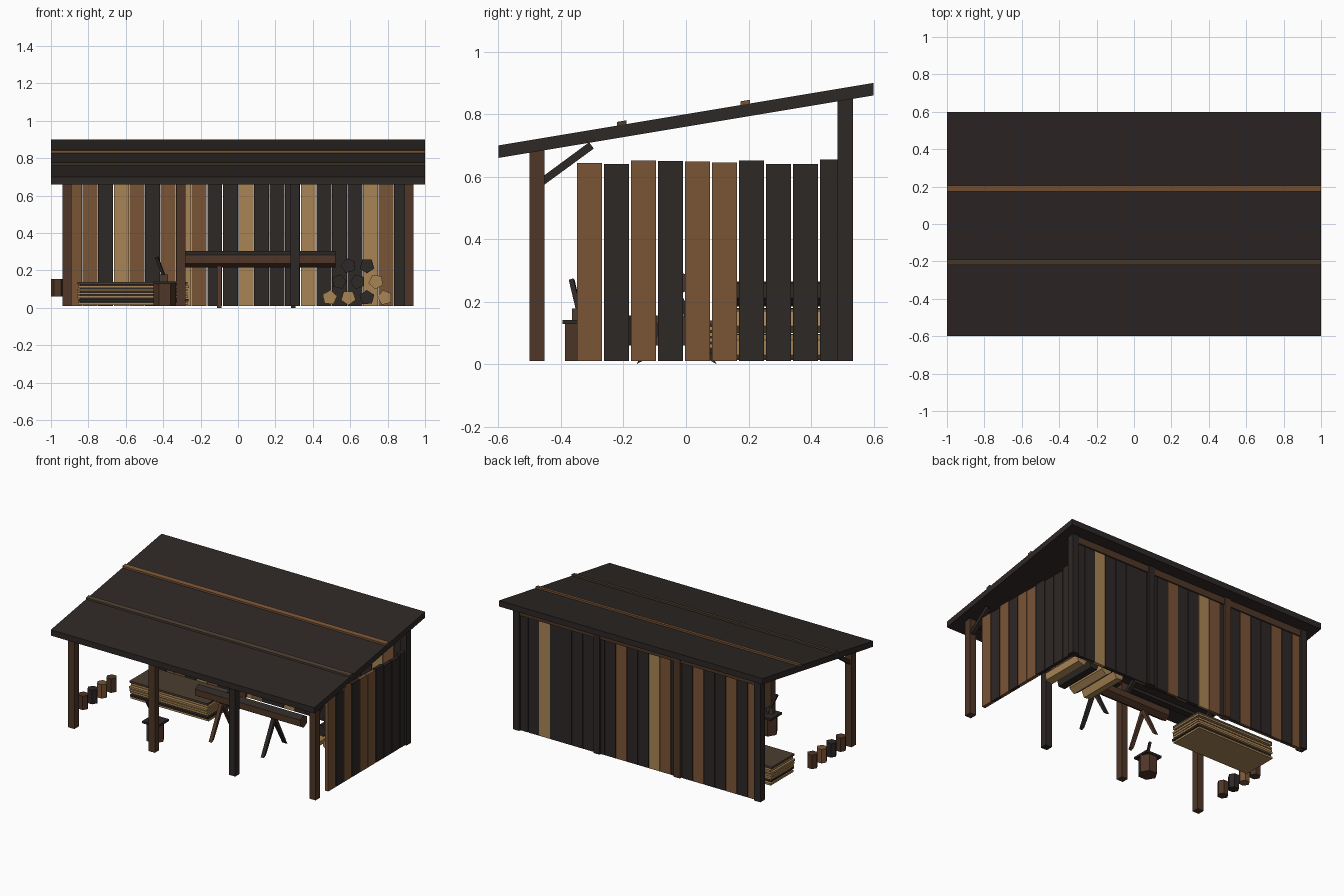
import bpy, math, random
from mathutils import Vector, Matrix

if "Cube" in bpy.data.objects:
    bpy.data.objects.remove(bpy.data.objects["Cube"])
random.seed(4)

def mat(name, rgb):
    m = bpy.data.materials.new(name)
    m.diffuse_color = (*rgb, 1)
    m.use_nodes = True
    m.node_tree.nodes["Principled BSDF"].inputs["Base Color"].default_value = m.diffuse_color
    return m

DARK = mat("charred_wood", (.027, .021, .019))
BROWN = mat("brown_wood", (.195, .089, .037))
TAN = mat("tan_wood", (.397, .235, .091))
POST = mat("post_wood", (.078, .037, .020))
GREY = mat("weathered_wood", (.07, .048, .03))
KEY = {"D": DARK, "B": BROWN, "T": TAN}

def mesh(name, verts, faces, m):
    me = bpy.data.meshes.new(name)
    me.from_pydata(verts, [], faces)
    me.materials.append(m)
    o = bpy.data.objects.new(name, me)
    bpy.context.collection.objects.link(o)
    return o

def prism(name, bottom, top, m):
    """Solid between two matching rings of points (bottom counter-clockwise)."""
    n = len(bottom)
    faces = [tuple(reversed(range(n))), tuple(range(n, 2 * n))]
    faces += [(i, (i + 1) % n, n + (i + 1) % n, n + i) for i in range(n)]
    return mesh(name, [tuple(v) for v in bottom] + [tuple(v) for v in top], faces, m)

def box(name, x0, x1, y0, y1, z0, z1, m):
    ring = [(x0, y0), (x1, y0), (x1, y1), (x0, y1)]
    return prism(name, [(*p, z0) for p in ring], [(*p, z1) for p in ring], m)

def rod(name, a, b, r, sides, m, turn=0.0, r2=None):
    """Straight low-poly log or bar from a to b."""
    a, b = Vector(a), Vector(b)
    q = (b - a).to_track_quat('Z', 'Y')
    def ring(c, rad):
        return [c + q @ Vector((rad * math.cos(turn + math.tau * i / sides),
                                rad * math.sin(turn + math.tau * i / sides), 0))
                for i in range(sides)]
    return prism(name, ring(a, r), ring(b, r2 or r), m)

def slope_bar(name, x0, x1, y0, y1, lo, hi, m):
    """Bar along x that follows the roof pitch, heights given above the roof underside."""
    z = lambda y, h: .76 + y / 6 + h
    prof = [(y0, z(y0, lo)), (y1, z(y1, lo)), (y1, z(y1, hi)), (y0, z(y0, hi))]
    return prism(name, [(x0, *p) for p in prof], [(x1, *p) for p in prof], m)

# Roof slab and its two battens
slope_bar("roof", -1, 1, -.6, .6, 0, .04, DARK)
slope_bar("roof_batten_front", -1, 1, -.22, -.19, .035, .052, GREY)
slope_bar("roof_batten_back", -1, 1, .175, .205, .035, .052, BROWN)

# Posts, eave beams and diagonal braces
for i, x in enumerate((-.915, -.305, .305, .915)):
    m = DARK if i == 2 else POST
    box("front_post", x - .024, x + .024, -.5, -.452, .01, .683, m)
    box("back_post", x - .024, x + .024, .485, .535, .01, .85, POST if i == 1 else DARK)
    prof = [(-.455, .573), (-.295, .69), (-.31, .71), (-.455, .603)]
    prism("brace", [(x - .014, *p) for p in prof], [(x + .014, *p) for p in prof], DARK)
box("front_beam", -.93, .93, -.498, -.454, .665, .685, DARK)
box("back_beam", -.93, .93, .488, .53, .80, .846, POST)

# Back wall: inner and outer skin of upright boards
inner, outer = "BBDTBDBTBDDTDDDTDDDTBD", "BDBDDBDDBTDDBDDDDDDTDD"
for i in range(22):
    x0 = -.914 + i * .0833
    top = .815 + random.uniform(0, .015)
    box("back_board_inner", x0, x0 + .08, .497, .509, .01, top, KEY[inner[i]])
    box("back_board_outer", x0, x0 + .08, .509, .521, .01, top, KEY[outer[i]])

# Right wall boards
tops = (.643, .641, .652, .65, .648, .645, .651, .64, .64, .655)
for i, c in enumerate("BDBDBBDDDD"):
    y0 = -.348 + i * .0863
    box("side_board", .904, .928, y0, min(y0 + .08, .49), .01, tops[i], KEY[c])

# Stack of sawn planks
for i in range(7):
    dx, dy = random.uniform(-.008, .008), random.uniform(-.008, .008)
    z = .015 + i * .0185
    box("stacked_plank", -.86 + dx, -.27 + dx, .055 + dy, .3 + dy, z, z + .013,
        (TAN, DARK, TAN, TAN, TAN, TAN, GREY)[i])
    if i < 6:
        box("stack_spacer", -.845, -.285, .075, .285, z + .013, z + .0185, DARK)

# Log on two trestles
log = rod("trestle_log", (-.28, -.03, .26), (.52, -.03, .26), .043, 6, POST, math.pi / 2)
log.data.materials.append(DARK)
for p in log.data.polygons:
    if p.normal.z > .1:
        p.material_index = 1
for x, m in ((-.1, POST), (.295, DARK)):
    for s in (-1, 1):
        prof = [(-.03 + s * .128, 0), (-.03 + s * .105, .013),
                (-.03 - s * .022, .235), (-.03 + s * .004, .245)]
        if s < 0:
            prof.reverse()
        prism("trestle_leg", [(x - .012, *p) for p in prof], [(x + .012, *p) for p in prof], m)

# Five-sided firewood pile
for z, xs, cols in ((.055, (.49, .59, .69, .785), "TTDT"),
                    (.14, (.54, .64, .738), "DDT"), (.225, (.59, .69), "DD")):
    for x, c in zip(xs, cols):
        rod("firewood", (x, .13, z), (x, .44, z), .041, 5, KEY[c], random.uniform(0, 6))

# Chopping block with axe
bx, by = -.392, -.335
rod("chopping_block", (bx, by, .01), (bx, by, .13), .06, 6, POST)
box("block_top", bx - .06, bx + .06, by - .06, by + .06, .128, .142, DARK)
rod("axe_handle", (-.385, -.335, .14), (-.435, -.366, .27), .011, 4, DARK)
box("axe_head", -.42, -.375, -.365, -.335, .142, .178, GREY)

# Row of short billets beside the open end
for i, m in enumerate((POST, DARK, BROWN, POST)):
    y = -.3 + i * .103
    rod("short_billet", (-.965, y, .06), (-.965, y, .155), .035, 6, m)

# Consistent outward normals
import bmesh
for o in bpy.context.collection.objects:
    bm = bmesh.new()
    bm.from_mesh(o.data)
    bmesh.ops.recalc_face_normals(bm, faces=bm.faces)
    bm.to_mesh(o.data)
    bm.free()
